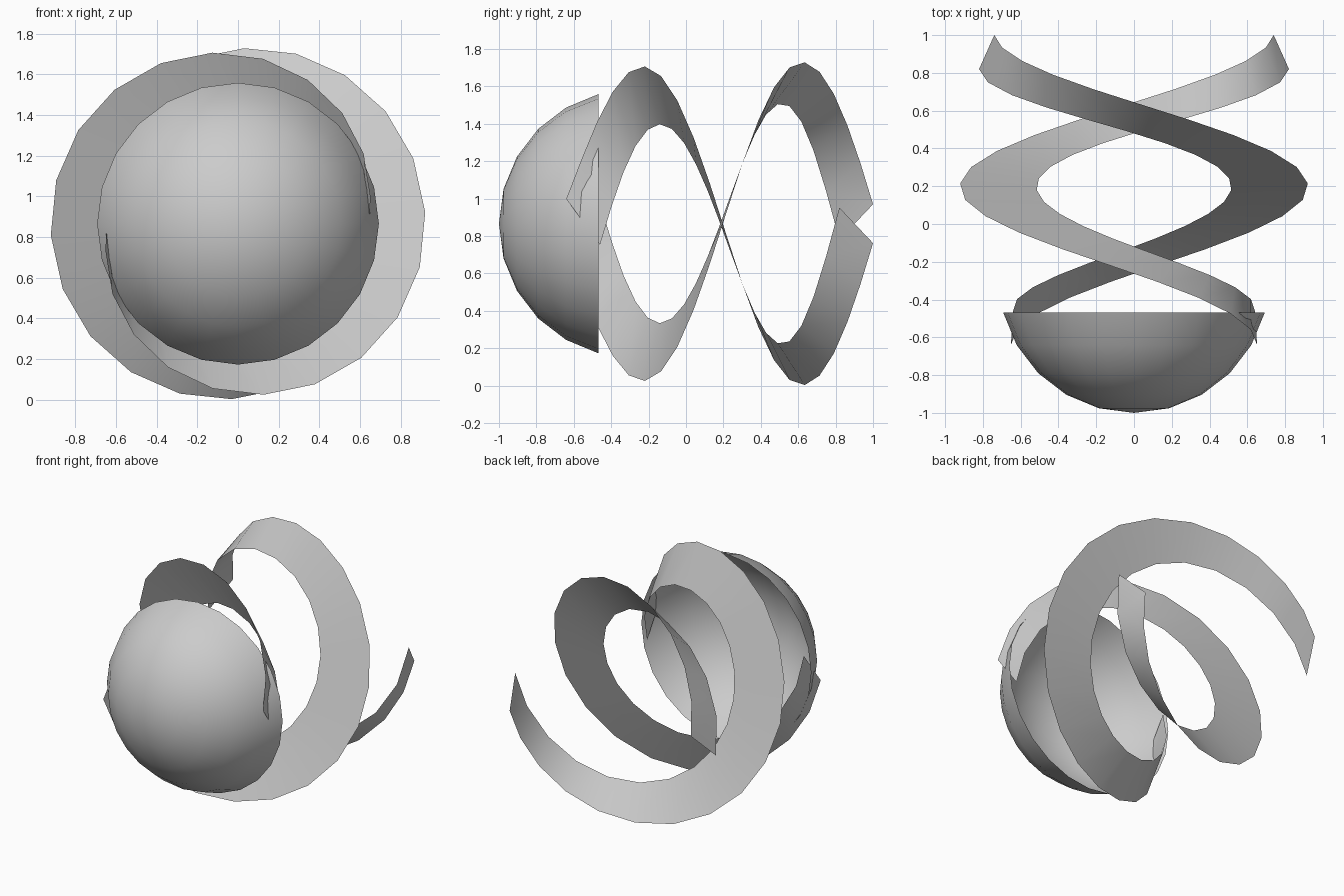
import bpy, bmesh
from math import sin, cos, radians
from mathutils import Matrix, Vector

if "Cube" in bpy.data.objects:
    bpy.data.objects.remove(bpy.data.objects["Cube"])

CZ = 0.866      # height of the common y axis
STEPS = 20      # segments along each ribbon


def finish(name, bm):
    mesh = bpy.data.meshes.new(name)
    bm.to_mesh(mesh)
    bm.free()
    for p in mesh.polygons:
        p.use_smooth = True
    ob = bpy.data.objects.new(name, mesh)
    bpy.context.collection.objects.link(ob)
    return ob


def interp(vals, t):
    """Smooth polynomial through evenly spaced control values, t in 0..1."""
    n, x, total = len(vals), t * (len(vals) - 1), 0.0
    for i in range(n):
        w = 1.0
        for j in range(n):
            if j != i:
                w *= (x - j) / (i - j)
        total += vals[i] * w
    return total


# Front dome: a 24-sided sphere with its pole along y, open at the back
bm = bmesh.new()
bmesh.ops.create_uvsphere(bm, u_segments=24, v_segments=12, radius=0.717)
bmesh.ops.delete(bm, geom=[v for v in bm.verts if v.co.z < 0.1], context='VERTS')
bmesh.ops.transform(bm, verts=bm.verts,
                    matrix=Matrix.Translation((0, -0.283, CZ)) @ Matrix.Rotation(radians(90), 4, 'X'))
finish("dome", bm)

# Ribbon edges: y position, radius and angle at five stations
OUTER = ((-0.64, -0.22, 0.215, 0.635, 1.0),
         (0.665, 0.85, 0.922, 0.863, 0.747),
         (11.5, 98.5, 183.5, 268, 352))
INNER = ((-0.46, -0.14, 0.18, 0.49, 0.82),
         (0.65, 0.535, 0.515, 0.64, 0.825),
         (-10, 84, 179, 273, 366))


def edge_point(edge, t, turn):
    y, r, a = (interp(c, t) for c in edge)
    a = radians(a + turn)
    return Vector((r * cos(a), y, CZ + r * sin(a)))


# Two twisting ribbons, half a turn apart
for name, turn in (("ribbon_right", 0), ("ribbon_left", 180)):
    bm = bmesh.new()
    rungs = [[bm.verts.new(edge_point(e, k / STEPS, turn)) for e in (INNER, OUTER)]
             for k in range(STEPS + 1)]
    for a, b in zip(rungs, rungs[1:]):
        bm.faces.new((a[0], a[1], b[1], b[0]))
    finish(name, bm)
